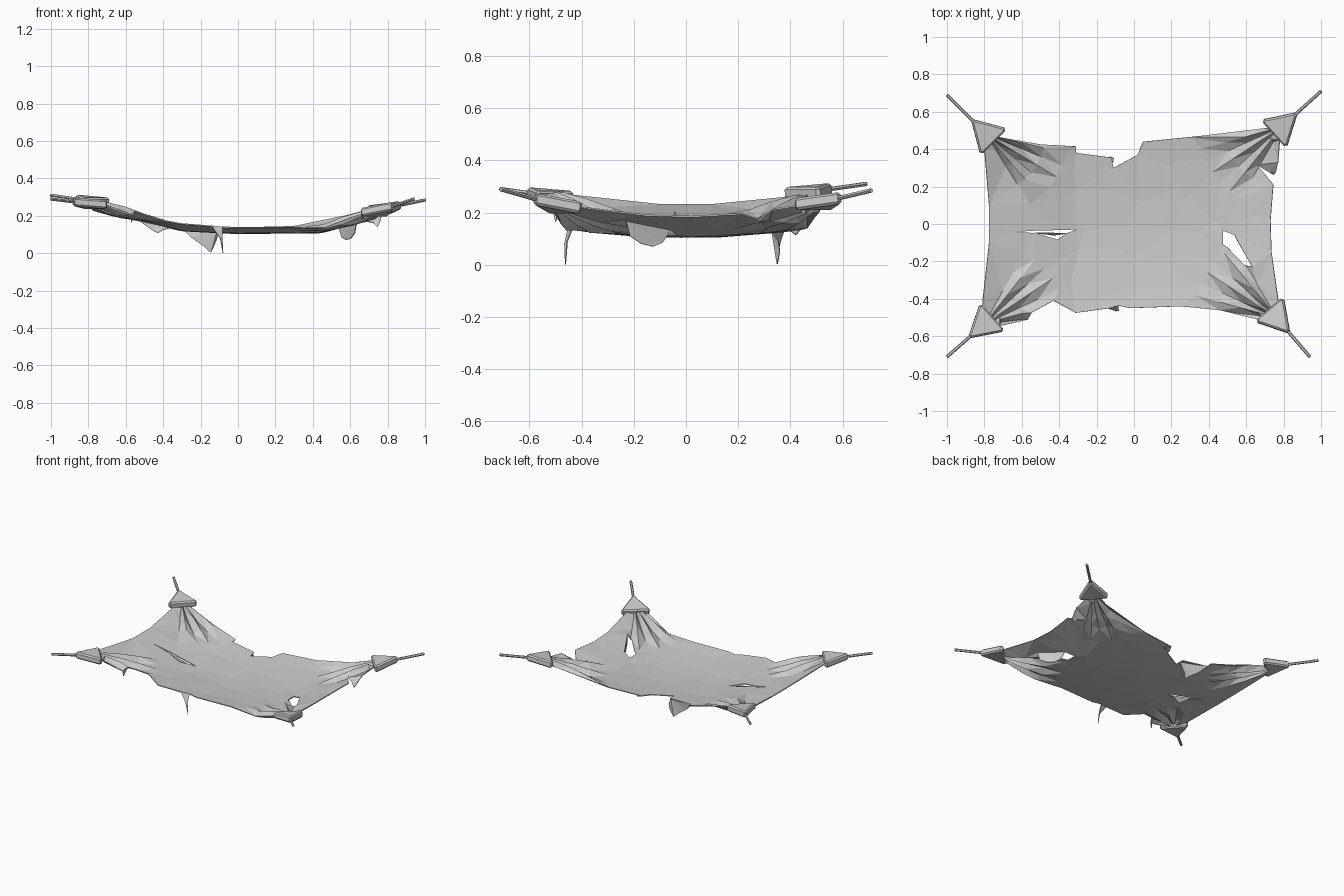
import bpy, bmesh, math, random
from mathutils import Vector, Matrix
from mathutils.geometry import delaunay_2d_cdt

random.seed(4)
if "Cube" in bpy.data.objects:
    bpy.data.objects.remove(bpy.data.objects["Cube"])

grey = bpy.data.materials.new("worn grey")
grey.use_nodes = True
grey.diffuse_color = (0.6, 0.6, 0.6, 1)
grey.node_tree.nodes["Principled BSDF"].inputs["Base Color"].default_value = grey.diffuse_color


def add_object(name, bm, thickness=0):
    mesh = bpy.data.meshes.new(name)
    bm.to_mesh(mesh)
    bm.free()
    mesh.materials.append(grey)
    obj = bpy.data.objects.new(name, mesh)
    bpy.context.collection.objects.link(obj)
    if thickness:
        mod = obj.modifiers.new("thickness", "SOLIDIFY")
        mod.thickness = thickness
        mod.offset = 0
    return obj


# Corners: name, bracket centre, rope end
corners = [
    ("back_right", Vector((-.79, .48, .28)), Vector((-1, .69, .31))),
    ("back_left", Vector((.79, .52, .24)), Vector((1, .71, .285))),
    ("front_right", Vector((-.80, -.535, .265)), Vector((-1, -.71, .29))),
    ("front_left", Vector((.76, -.50, .23)), Vector((.94, -.71, .29))),
]

# Sag of the cloth along x
sag = [(-.85, .245), (-.6, .19), (-.4, .145), (-.3, .12), (0, .105),
       (.45, .11), (.65, .165), (.85, .215)]
FOLD_STEP = math.radians(9)
FOLD_LENGTH = .45


def cloth_z(x, y):
    x0 = min(max(x, sag[0][0]), sag[-1][0])
    for (xa, za), (xb, zb) in zip(sag, sag[1:]):
        if xa <= x0 <= xb:
            z = za + (zb - za) * (x0 - xa) / (xb - xa)
            break
    z += .16 * y * y
    # folds fan out from each corner
    for _, c, _ in corners:
        d = Vector((x, y)) - c.xy
        if .01 < d.length < FOLD_LENGTH:
            off = (-c.xy).angle_signed(d)
            if abs(off) < FOLD_STEP * 3.5:
                r = d.length / FOLD_LENGTH
                z += .02 * math.cos(off / FOLD_STEP * math.pi) * math.sin(math.pi * r ** .7)
    return z


# Torn outline, then the two tears
outline = [(-.80, -.55), (-.72, -.545), (-.57, -.51), (-.55, -.475), (-.43, -.41),
           (-.31, -.475), (-.13, -.45), (-.09, -.435), (-.02, -.45), (.25, -.44),
           (.46, -.46), (.68, -.515), (.77, -.50), (.77, -.40), (.735, -.15),
           (.73, .02), (.745, .21), (.66, .315), (.77, .33), (.78, .45),
           (.79, .52), (.70, .51), (.3, .465), (.05, .44), (.02, .37),
           (-.11, .30), (-.12, .355), (-.31, .38), (-.31, .415), (-.50, .425),
           (-.70, .46), (-.79, .48), (-.80, .40), (-.775, .1), (-.775, -.1), (-.81, -.42)]
side_tear = [(-.65, -.043), (-.53, -.036), (-.31, -.03), (-.36, -.05), (-.41, -.083), (-.53, -.048)]
front_tear = [(.475, -.035), (.54, -.06), (.635, -.23), (.59, -.22), (.50, -.125), (.475, -.11)]
loops = [outline, side_tear, front_tear]


def inside(x, y):
    hit = False
    for loop in loops:
        for (xa, ya), (xb, yb) in zip(loop, loop[1:] + loop[:1]):
            if (ya > y) != (yb > y) and x < xa + (xb - xa) * (y - ya) / (yb - ya):
                hit = not hit
    return hit


# Cloth sheet
points, edges = [], []
for loop in loops:
    start = len(points)
    points += [Vector(p) for p in loop]
    edges += [(start + i, start + (i + 1) % len(loop)) for i in range(len(loop))]
for _, c, _ in corners:
    for k in range(-3, 4):
        ray = -c.xy.normalized()
        ray.rotate(Matrix.Rotation(-k * FOLD_STEP, 2))
        spots = [c.xy + ray * FOLD_LENGTH * t for t in (.2, .45, .7, .98)]
        for i, p in enumerate(spots):
            if inside(*p):
                points.append(p)
                if i and inside(*spots[i - 1]):
                    edges.append((len(points) - 2, len(points) - 1))
for i in range(-4, 5):
    for j in range(-2, 3):
        p = Vector((i * .16 + random.uniform(-.05, .05), j * .17 + random.uniform(-.05, .05)))
        near_fold = any((p - c.xy).length < FOLD_LENGTH for _, c, _ in corners)
        if inside(*p) and not near_fold:
            points.append(p)
verts, _, faces, *_ = delaunay_2d_cdt(points, edges, [], 0, 1e-5)
bm = bmesh.new()
bverts = [bm.verts.new((v.x, v.y, cloth_z(v.x, v.y))) for v in verts]
for f in faces:
    mid = sum((verts[i] for i in f), Vector((0, 0))) / len(f)
    if inside(*mid):
        bm.faces.new([bverts[i] for i in f])
bmesh.ops.delete(bm, geom=[v for v in bm.verts if not v.link_faces], context="VERTS")
add_object("cloth_sheet", bm, .006)


# Torn flaps: hinge points lie on the cloth, the others hang below
def flap(name, hinge, hanging):
    bm = bmesh.new()
    top = [bm.verts.new((x, y, cloth_z(x, y))) for x, y in hinge]
    low = [bm.verts.new(p) for p in hanging]
    bmesh.ops.triangulate(bm, faces=[bm.faces.new(top + low)])
    add_object(name, bm, .005)


flap("back_flap", [(-.31, .38), (-.11, .33)],
     [(-.11, .355, .09), (-.125, .36, .05), (-.145, .35, .003), (-.18, .35, .035), (-.25, .36, .085)])
flap("front_flap", [(-.14, -.45), (-.085, -.435)],
     [(-.085, -.455, .09), (-.08, -.462, .002), (-.095, -.465, .08)])
flap("front_corner_flap", [(-.57, -.51), (-.55, -.475)], [(-.57, -.50, .165)])
flap("side_tear_flap", [(-.53, -.048), (-.36, -.05)], [(-.40, -.055, .125), (-.43, -.06, .108), (-.46, -.055, .125)])
flap("front_tear_flap", [(.54, -.06), (.635, -.23)],
     [(.625, -.215, .11), (.605, -.17, .08), (.58, -.125, .07), (.555, -.09, .085)])
flap("back_corner_flap", [(.66, .315), (.77, .33)], [(.76, .28, .17), (.745, .265, .14), (.72, .28, .165)])
flap("back_edge_flap", [(.05, .44), (.03, .40)], [(.10, .42, .115)])

# Corner brackets and ropes
for name, centre, end in corners:
    along = (end - centre).normalized()
    across = Vector((0, 0, 1)).cross(along).normalized()
    frame = Matrix((along, across, along.cross(across))).transposed().to_4x4()

    bm = bmesh.new()
    bmesh.ops.create_cone(bm, cap_ends=True, segments=3, radius1=.118, radius2=.118, depth=.046)
    # turn one corner of the triangle outward
    tip = max(bm.verts, key=lambda v: v.co.x).co
    bmesh.ops.rotate(bm, verts=bm.verts, matrix=Matrix.Rotation(-math.atan2(tip.y, tip.x), 3, "Z"))
    upright = [e for e in bm.edges if abs(e.verts[0].co.z - e.verts[1].co.z) > .02]
    bmesh.ops.bevel(bm, geom=upright, offset=.018, segments=1, affect="EDGES")
    rims = [e for e in bm.edges if abs(e.verts[0].co.z - e.verts[1].co.z) < .001]
    bmesh.ops.bevel(bm, geom=rims, offset=.009, segments=1, affect="EDGES")
    bm.transform(Matrix.Translation(centre) @ frame)
    add_object(name + "_bracket", bm)

    bm = bmesh.new()
    length = (end - centre).length - .06
    bmesh.ops.create_cone(bm, cap_ends=True, segments=6, radius1=.009, radius2=.009, depth=length)
    bm.transform(Matrix.Translation(end - along * length / 2) @ frame @ Matrix.Rotation(math.pi / 2, 4, "Y"))
    add_object(name + "_rope", bm)
